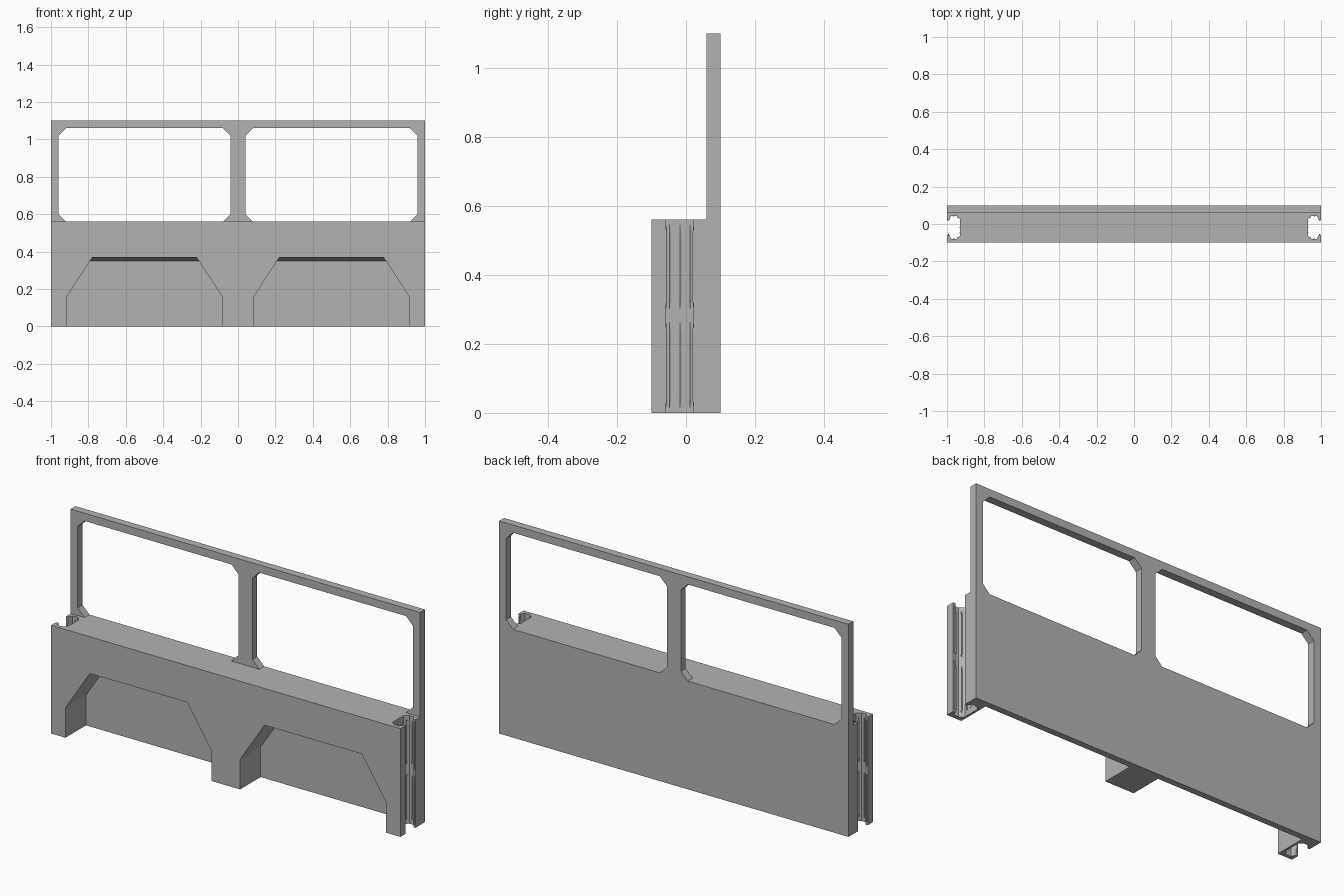
import bpy, bmesh, math

cube = bpy.data.objects.get("Cube")
if cube:
    bpy.data.objects.remove(cube, do_unlink=True)

grey = bpy.data.materials.new("light_grey")
grey.use_nodes = True
colour = (0.45, 0.45, 0.45, 1)
grey.diffuse_color = colour
grey.node_tree.nodes["Principled BSDF"].inputs["Base Color"].default_value = colour


def loft(name, rings):
    """Solid through a list of equal-sized point rings, capped at both ends."""
    bm = bmesh.new()
    loops = [[bm.verts.new(p) for p in ring] for ring in rings]
    n = len(loops[0])
    for a, b in zip(loops, loops[1:]):
        for i in range(n):
            j = (i + 1) % n
            bm.faces.new((a[i], a[j], b[j], b[i]))
    bm.faces.new(loops[0][::-1])
    bm.faces.new(loops[-1])
    bmesh.ops.recalc_face_normals(bm, faces=bm.faces)
    mesh = bpy.data.meshes.new(name)
    bm.to_mesh(mesh)
    bm.free()
    mesh.materials.append(grey)
    obj = bpy.data.objects.new(name, mesh)
    bpy.context.collection.objects.link(obj)
    return obj


def cut(target, cutter):
    cutter.hide_render = True
    mod = target.modifiers.new("cut", 'BOOLEAN')
    mod.operation = 'DIFFERENCE'
    mod.solver = 'EXACT'
    mod.object = cutter
    bpy.context.view_layer.objects.active = target
    bpy.ops.object.modifier_apply(modifier=mod.name)
    bpy.data.objects.remove(cutter, do_unlink=True)


# L-shaped panel: thick lower wall with a thin upright at the back
BACK, FRONT, STEP, TOP, LEDGE = 0.1, -0.1, 0.06, 1.1, 0.56
section = [(FRONT, 0), (BACK, 0), (BACK, TOP), (STEP, TOP), (STEP, LEDGE), (FRONT, LEDGE)]
panel = loft("panel", [[(x, y, z) for y, z in section] for x in (-1, 1)])


def window_ring(cx, y):
    w, lo, hi, c = 0.46, LEDGE, 1.06, 0.04
    pts = [(-w + c, lo), (w - c, lo), (w, lo + c), (w, hi - c),
           (w - c, hi), (-w + c, hi), (-w, hi - c), (-w, lo + c)]
    return [(cx + x, y, z) for x, z in pts]


def arch_ring(cx, y, top):
    # The sloping sides keep one line while the ceiling height varies
    w, shoulder = 0.418, 0.155
    tip = w - (top - shoulder) * 0.65
    pts = [(-w, -0.05), (w, -0.05), (w, shoulder), (tip, top), (-tip, top), (-w, shoulder)]
    return [(cx + x, y, z) for x, z in pts]


# Two window openings and two front recesses with sloping ceilings
for cx in (-0.5, 0.5):
    cut(panel, loft("window_cutter", [window_ring(cx, y) for y in (0.04, 0.12)]))
    cut(panel, loft("recess_cutter", [arch_ring(cx, -0.12, 0.372), arch_ring(cx, 0.068, 0.35)]))

# Connector grooves down both ends: (depth, half width)
MID = -0.018
half = [(-0.02, 0.04), (0.012, 0.04), (0.022, 0.062), (0.05, 0.062), (0.071, 0.044)]
groove = half + [(d, -h) for d, h in reversed(half)]
for side in (-1, 1):
    cut(panel, loft("groove_cutter", [[(side * (1 - d), MID + h, z) for d, h in groove]
                                      for z in (-0.05, 0.6)]))

# Slim ribs inside the grooves in two tiers, tapered at their ends
spots = [(0.072, 0)] + [(d, s * h) for s in (-1, 1)
                        for d, h in ((0.072, 0.03), (0.06, 0.055), (0.036, 0.063), (0.007, 0.041))]


def rib(x, y, lo, hi):
    rings = []
    for z, r in ((lo, 0.001), (lo + 0.03, 0.005), (hi - 0.03, 0.005), (hi, 0.001)):
        rings.append([(x + r * math.cos(k * math.pi / 3), y + r * math.sin(k * math.pi / 3), z)
                      for k in range(6)])
    return loft("groove_rib", rings)


for side in (-1, 1):
    for d, h in spots:
        for lo, hi in ((0.01, 0.268), (0.297, 0.55)):
            rib(side * (1 - d), MID + h, lo, hi)
